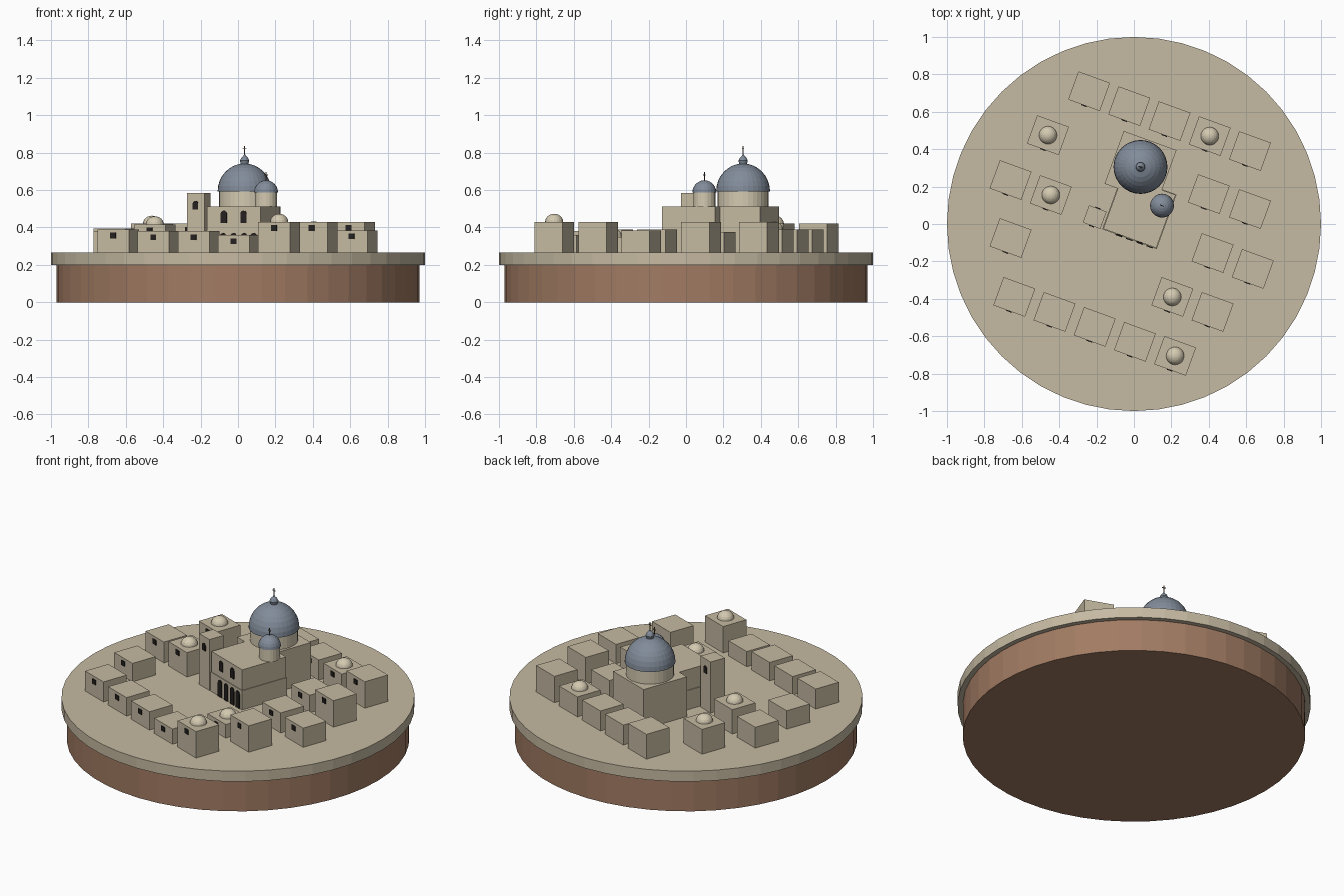
import bpy, bmesh, math
from mathutils import Matrix, Vector

if "Cube" in bpy.data.objects:
    bpy.data.objects.remove(bpy.data.objects["Cube"])

TURN = Matrix.Rotation(math.radians(-20), 4, 'Z')   # whole town is turned
GROUND = 0.265


def material(name, rgb):
    m = bpy.data.materials.new(name)
    m.use_nodes = True
    col = (*rgb, 1)
    m.diffuse_color = col
    m.node_tree.nodes["Principled BSDF"].inputs["Base Color"].default_value = col
    return m


SAND = material("sandstone", (0.56, 0.49, 0.36))
CREAM = material("cream plaster", (0.66, 0.59, 0.44))
EARTH = material("brown earth", (0.36, 0.20, 0.125))
SLATE = material("slate blue", (0.22, 0.26, 0.32))
DARK = material("dark opening", (0.018, 0.015, 0.014))
BRONZE = material("bronze", (0.14, 0.09, 0.06))


def add(name, bm, mat, matrix=Matrix()):
    bmesh.ops.recalc_face_normals(bm, faces=bm.faces[:])
    mesh = bpy.data.meshes.new(name)
    bm.to_mesh(mesh)
    bm.free()
    mesh.materials.append(mat)
    ob = bpy.data.objects.new(name, mesh)
    ob.matrix_world = matrix
    bpy.context.scene.collection.objects.link(ob)
    return ob


def place(x, y, z=0.0):
    return Matrix.Translation((x, y, z)) @ TURN


def box(name, matrix, size, mat):
    """Box resting on the origin of the given frame."""
    bm = bmesh.new()
    bmesh.ops.create_cube(bm, size=1)
    bmesh.ops.translate(bm, vec=(0, 0, 0.5), verts=bm.verts)
    bmesh.ops.scale(bm, vec=size, verts=bm.verts)
    return add(name, bm, mat, matrix)


def lathe(name, x, y, profile, mat, sides):
    """Solid of revolution from (radius, height) points."""
    bm = bmesh.new()
    vs = [bm.verts.new((r, 0, z)) for r, z in profile]
    es = [bm.edges.new(pair) for pair in zip(vs, vs[1:])]
    bmesh.ops.spin(bm, geom=vs + es, axis=(0, 0, 1), cent=(0, 0, 0),
                   steps=sides, angle=math.tau)
    bmesh.ops.remove_doubles(bm, verts=bm.verts, dist=1e-4)
    return add(name, bm, mat, Matrix.Translation((x, y, 0)))


def dome_profile(r, z, height, steps=8):
    arc = [math.pi / 2 * i / steps for i in range(steps + 1)]
    return [(0, z)] + [(r * math.cos(a), z + height * math.sin(a)) for a in arc]


def arch(name, matrix, width, height):
    """Thin arched opening facing the local front."""
    r = width / 2
    pts = [(-r, 0), (r, 0)]
    pts += [(r * math.cos(math.pi * i / 8), height - r + r * math.sin(math.pi * i / 8))
            for i in range(9)]
    bm = bmesh.new()
    face = bm.faces.new([bm.verts.new((x, 0.002, z)) for x, z in pts])
    ext = bmesh.ops.extrude_face_region(bm, geom=[face])
    bmesh.ops.translate(bm, vec=(0, -0.007, 0),
                        verts=[v for v in ext["geom"] if isinstance(v, bmesh.types.BMVert)])
    bmesh.ops.remove_doubles(bm, verts=bm.verts, dist=1e-5)
    add(name, bm, DARK, matrix)


def cross(name, x, y, z, h):
    """Thin cross on a dome."""
    t = h * 0.1
    box(name + "_post", place(x, y, z), (t, t, h), BRONZE)
    box(name + "_bar", place(x, y, z + h * 0.62), (h * 0.5, t, t), BRONZE)


# Round base and paved ground
lathe("earth_base", 0, 0, [(0, 0), (0.97, 0), (0.97, 0.2), (0, 0.2)], EARTH, 48)
lathe("ground_disc", 0, 0, [(0, 0.2), (1, 0.2), (1, GROUND), (0, GROUND)], SAND, 48)

# Houses: x, y, roof height, domed or not
houses = [
    (-0.24, 0.71, 0.42, 0), (-0.025, 0.63, 0.39, 0), (0.19, 0.55, 0.39, 0),
    (0.405, 0.47, 0.39, 1), (0.62, 0.39, 0.43, 0), (-0.46, 0.475, 0.42, 1),
    (-0.66, 0.235, 0.395, 0), (-0.445, 0.155, 0.417, 1), (-0.66, -0.075, 0.38, 0),
    (-0.64, -0.39, 0.39, 0), (-0.425, -0.47, 0.38, 0), (-0.21, -0.55, 0.38, 0),
    (0.005, -0.63, 0.36, 0), (0.22, -0.705, 0.43, 1), (0.40, 0.16, 0.375, 0),
    (0.62, 0.08, 0.43, 0), (0.42, -0.155, 0.39, 0), (0.635, -0.24, 0.385, 0),
    (0.205, -0.39, 0.35, 1), (0.42, -0.47, 0.43, 0),
]
for i, (x, y, top, domed) in enumerate(houses, 1):
    frame = place(x, y, GROUND)
    box(f"house_{i}", frame, (0.18, 0.16, top - GROUND), SAND)
    window = frame @ Matrix.Translation((0, -0.081, top - GROUND - 0.048))
    box(f"house_window_{i}", window, (0.032, 0.007, 0.03), DARK)
    if domed:
        lathe(f"house_dome_{i}", x, y, dome_profile(0.048, top, 0.043, 6), CREAM, 20)

# Church: square domed hall behind, two-stage nave in front
HALL = (0.035, 0.305)
NAVE = (0.029, 0.065)
ROOF, LEDGE = 0.513, 0.385
box("church_hall", place(*HALL, GROUND), (0.30, 0.30, ROOF - GROUND), SAND)
box("nave_lower", place(*NAVE, GROUND), (0.31, 0.31, LEDGE - GROUND), SAND)
box("nave_upper", place(*NAVE, LEDGE), (0.302, 0.302, ROOF - LEDGE), SAND)

# Nave openings: arcade below, pair of windows above
for i, u in enumerate((-0.06, 0.0, 0.06, 0.115), 1):
    arch(f"arcade_arch_{i}", place(*NAVE, GROUND) @ Matrix.Translation((u, -0.155, 0)),
         0.036, 0.105)
for side, u in (("right", -0.056), ("left", 0.056)):
    arch(f"nave_window_{side}", place(*NAVE, 0.425) @ Matrix.Translation((u, -0.151, 0)),
         0.034, 0.065)

# Bell tower with an opening front and back
TOWER = (-0.21, 0.037)
box("bell_tower", place(*TOWER, GROUND), (0.10, 0.098, 0.583 - GROUND), SAND)
for name, angle in (("front", 0), ("back", math.pi)):
    arch(f"bell_opening_{name}", place(*TOWER, 0.497) @ Matrix.Rotation(angle, 4, 'Z')
         @ Matrix.Translation((0, -0.049, 0)), 0.03, 0.045)

# Great dome: drum, shell, lantern, cross
x, y = HALL
lathe("great_drum", x, y, [(0, 0.51), (0.136, 0.51), (0.136, 0.592), (0, 0.592)], CREAM, 32)
lathe("great_dome", x, y, dome_profile(0.144, 0.592, 0.15), SLATE, 32)
lathe("great_lantern", x, y, [(0, 0.735), (0.02, 0.738), (0.025, 0.757), (0.018, 0.772),
                              (0.007, 0.783), (0, 0.797)], SLATE, 16)
cross("great_cross", x, y, 0.79, 0.046)

# Small dome on the nave
x, y = 0.15, 0.098
lathe("small_drum", x, y, [(0, 0.51), (0.059, 0.51), (0.059, 0.587), (0, 0.587)], CREAM, 20)
lathe("small_dome", x, y, dome_profile(0.064, 0.587, 0.065, 6), SLATE, 20)
cross("small_cross", x, y, 0.65, 0.046)
